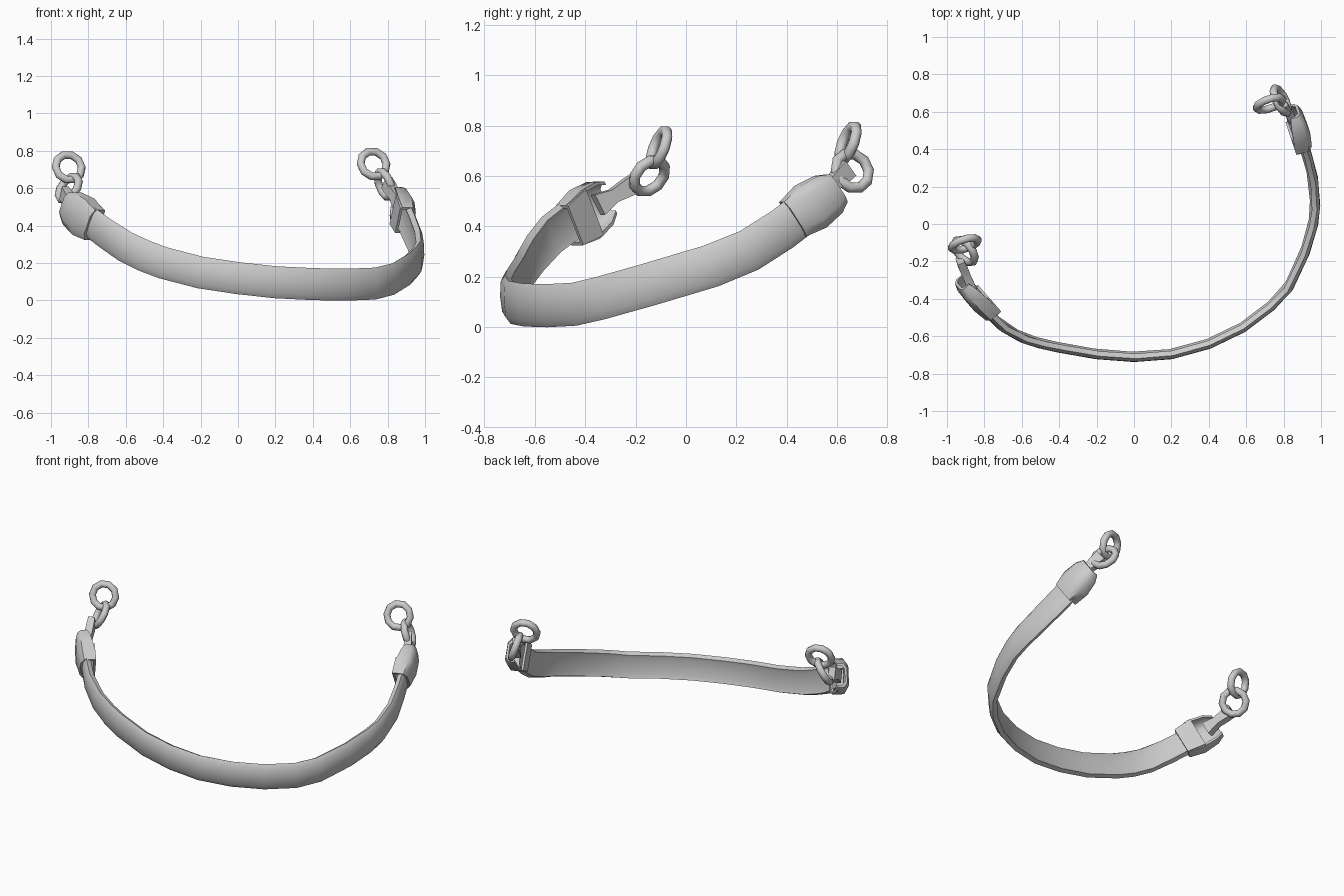
import bpy, bmesh, math
from mathutils import Vector as V

if "Cube" in bpy.data.objects:
    bpy.data.objects.remove(bpy.data.objects["Cube"])

mat = bpy.data.materials.new("grey")
mat.diffuse_color = (0.6, 0.6, 0.6, 1)
mat.use_nodes = True
mat.node_tree.nodes["Principled BSDF"].inputs["Base Color"].default_value = mat.diffuse_color


def loft(name, rings, angle=40):
    """Skin a list of equal-length closed sections and cap both ends."""
    bm = bmesh.new()
    rows = [[bm.verts.new(p) for p in r] for r in rings]
    n = len(rows[0])
    for a, b in zip(rows, rows[1:]):
        for i in range(n):
            bm.faces.new((a[i], a[(i + 1) % n], b[(i + 1) % n], b[i]))
    bm.faces.new(rows[0])
    bm.faces.new(rows[-1])
    bmesh.ops.recalc_face_normals(bm, faces=bm.faces)
    me = bpy.data.meshes.new(name)
    bm.to_mesh(me)
    bm.free()
    ob = bpy.data.objects.new(name, me)
    bpy.context.collection.objects.link(ob)
    finish(ob, angle)
    return ob


def finish(ob, angle):
    ob.data.materials.append(mat)
    bpy.ops.object.select_all(action='DESELECT')
    ob.select_set(True)
    bpy.context.view_layer.objects.active = ob
    bpy.ops.object.shade_smooth_by_angle(angle=math.radians(angle))


def frame(t):
    """Outward and upward directions across a strap running along t."""
    n = V((t.y, -t.x, 0)).normalized()
    return n, n.cross(t).normalized()


# curved strap: centre line from the left end to the right end
path = [V(p) for p in [
    (-.82, -.43, .445), (-.71, -.54, .362), (-.6, -.605, .288), (-.5, -.638, .24),
    (-.4, -.66, .202), (-.2, -.695, .15), (0, -.71, .12), (.2, -.695, .098),
    (.4, -.64, .088), (.58, -.553, .085), (.73, -.44, .091), (.825, -.338, .115),
    (.913, -.15, .168), (.957, 0, .213), (.968, .1, .243), (.955, .25, .305),
    (.92, .38, .388), (.88, .5, .48)]]
section = [(.004, .085), (.022, .06), (.028, 0), (.024, -.06),
           (.006, -.086), (-.022, -.074), (-.014, -.05), (-.016, .05), (-.022, .072)]
rings = []
for i, p in enumerate(path):
    t = (path[min(i + 1, len(path) - 1)] - path[max(i - 1, 0)]).normalized()
    n, u = frame(t)
    u = u + n * 0.07
    rings.append([p + n * a + u * b for a, b in section])
loft("strap", rings)


# end clasps: hollow rounded shell, inner band near the strap, flat tab
def clasp(side, centre, axis, travel, half, width, tab):
    axis = V(axis).normalized()
    n, u = frame(axis * travel)

    def place(s, pts):
        return [V(centre) + axis * s * half + n * a + u * b * width for a, b in pts]

    def channel(s, w, o, i):
        e = .014
        return place(s, [(i, w), (o * .55, w), (o, w * .6), (o, -w * .6),
                         (o * .55, -w), (i, -w), (i, e - w), (o * .55 - e, e - w),
                         (o - e, -w * .55), (o - e, w * .55),
                         (o * .55 - e, w - e), (i, w - e)])

    loft(side + "_clasp_shell", [channel(-1, .09, .046, -.035), channel(-.2, .108, .06, -.04),
                                 channel(.6, .096, .056, -.028), channel(1, .072, .042, -.015)], 55)
    loft(side + "_clasp_band", [place(s, [(-.033, w), (-.033, -w), (-.047, -w), (-.047, w)])
                                for s, w in ((-1, .088), (-.05, .102))])
    a, b = V(tab[0]), V(tab[1])
    d = (b - a).normalized()
    n2, u2 = frame(d * travel)
    loft(side + "_tab", [[a.lerp(b, k) + n2 * x * h + u2 * y * w
                          for x, y in ((1, 1), (1, -1), (-1, -1), (-1, 1))]
                         for k, w, h in ((0, .045, .024), (.4, .027, .022),
                                         (.75, .035, .023), (1, .038, .02))])


clasp("left", (-.842, -.388, .458), (-.56, .64, .44), -1, .12, 1,
      ((-.865, -.35, .485), (-.93, -.195, .575)))
clasp("right", (.87, .513, .49), (-.26, .79, .56), 1, .11, .92,
      ((.865, .53, .52), (.795, .645, .63)))

# two linked rings at each end
for name, pos, normal in [
        ("left_lower_ring", (-.905, -.145, .6), (.67, .53, -.5)),
        ("left_upper_ring", (-.905, -.107, .712), (-.28, .9, -.35)),
        ("right_lower_ring", (.785, .66, .62), (.85, .42, .33)),
        ("right_upper_ring", (.725, .643, .73), (-.3, .88, -.35))]:
    bpy.ops.mesh.primitive_torus_add(
        major_segments=10, minor_segments=8, major_radius=.073, minor_radius=.022,
        location=pos, rotation=V(normal).to_track_quat('Z', 'Y').to_euler())
    ob = bpy.context.object
    ob.name = name
    finish(ob, 60)
